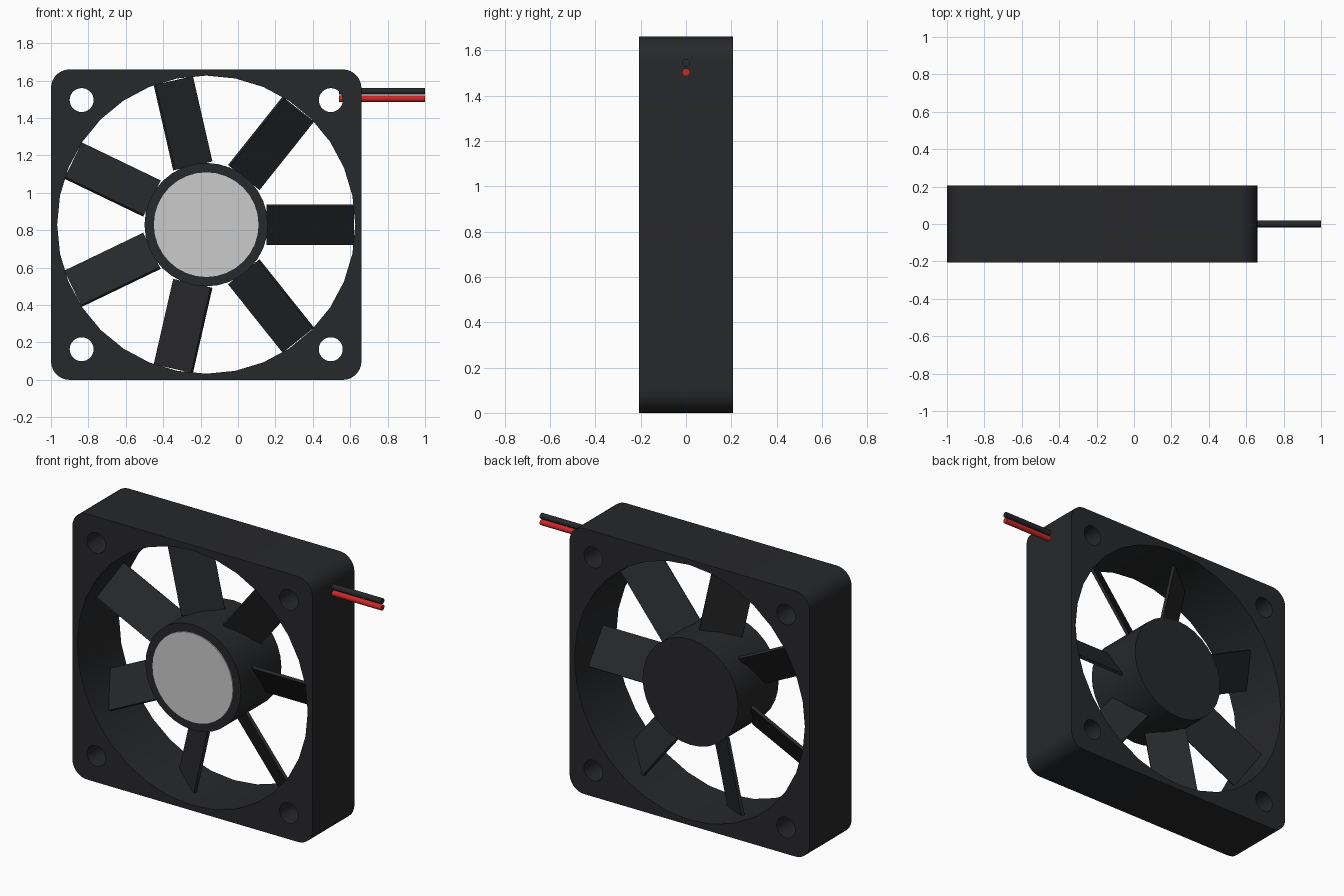
import bpy
from math import cos, sin, pi, radians
from mathutils import Matrix, Vector

if "Cube" in bpy.data.objects:
    bpy.data.objects.remove(bpy.data.objects["Cube"])

CX, CZ = -0.17, 0.83      # fan axis
HALF, DEPTH = 0.83, 0.207  # frame half width, half depth


def material(name, rgb):
    m = bpy.data.materials.new(name)
    m.diffuse_color = (*rgb, 1)
    m.use_nodes = True
    m.node_tree.nodes["Principled BSDF"].inputs["Base Color"].default_value = m.diffuse_color
    return m


BLACK = material("black_plastic", (0.02, 0.021, 0.023))
RED = material("red_insulation", (0.6, 0.02, 0.02))


def finish(obj, name, mat=None):
    obj.name = name
    if mat:
        obj.data.materials.append(mat)
    bpy.ops.object.shade_smooth_by_angle(angle=radians(30))


def cylinder(name, radius, length, loc, rot, mat=None, sides=32):
    bpy.ops.mesh.primitive_cylinder_add(vertices=sides, radius=radius, depth=length,
                                        location=loc, rotation=rot)
    finish(bpy.context.object, name, mat)


def arc(x, z, r, start, sweep, n, closed=False):
    steps = n if closed else n - 1
    return [(x + r * cos(start + sweep * i / steps),
             z + r * sin(start + sweep * i / steps)) for i in range(n)]


# Frame: rounded square with bore and four screw holes
R = 0.1
outline = []
for k, (sx, sz) in enumerate([(1, 1), (-1, 1), (-1, -1), (1, -1)]):
    outline += arc(sx * (HALF - R), sz * (HALF - R), R, k * pi / 2, pi / 2, 8)
loops = [outline, arc(0, 0, 0.797, 0, 2 * pi, 32, True)]
for sx in (-1, 1):
    for sz in (-1, 1):
        loops.append(arc(sx * 0.666, sz * 0.666, 0.064, 0, 2 * pi, 32, True))

curve = bpy.data.curves.new("frame", 'CURVE')
curve.dimensions = '2D'
curve.fill_mode = 'BOTH'
curve.extrude = DEPTH
for pts in loops:
    s = curve.splines.new('POLY')
    s.points.add(len(pts) - 1)
    for p, (x, z) in zip(s.points, pts):
        p.co = (x, z, 0, 1)
    s.use_cyclic_u = True
frame = bpy.data.objects.new("frame", curve)
bpy.context.collection.objects.link(frame)
frame.location = (CX, 0, CZ)
frame.rotation_euler = (pi / 2, 0, 0)
bpy.context.view_layer.objects.active = frame
frame.select_set(True)
bpy.ops.object.convert(target='MESH')
frame = bpy.context.object
bpy.ops.object.mode_set(mode='EDIT')
bpy.ops.mesh.select_all(action='SELECT')
bpy.ops.mesh.remove_doubles(threshold=0.0005)
bpy.ops.mesh.normals_make_consistent(inside=False)
bpy.ops.object.mode_set(mode='OBJECT')
finish(frame, "frame", BLACK)

# Hub and its round label
cylinder("hub", 0.33, 0.4, (CX, 0, CZ), (pi / 2, 0, 0), BLACK)
cylinder("hub_label", 0.28, 0.01, (CX, -0.202, CZ), (pi / 2, 0, 0))

# Seven flat blades, pitched about their radial axis
INNER, OUTER = 0.322, 0.79
for k in range(7):
    bpy.ops.mesh.primitive_cube_add(size=1)
    blade = bpy.context.object
    blade.data.transform(
        Matrix.Translation(((INNER + OUTER) / 2, 0, 0))
        @ Matrix.Rotation(radians(35), 4, 'X')
        @ Matrix.Diagonal(Vector((OUTER - INNER, 0.018, 0.25, 1))))
    blade.rotation_euler = (0, -2 * pi * k / 7, 0)
    blade.location = (CX, 0, CZ)
    finish(blade, f"blade_{k + 1}", BLACK)

# Two lead wires leaving the right side
for name, z, mat in (("black_wire", 1.543, BLACK), ("red_wire", 1.503, RED)):
    cylinder(name, 0.0175, 0.46, (0.77, 0, z), (0, pi / 2, 0), mat, 16)
